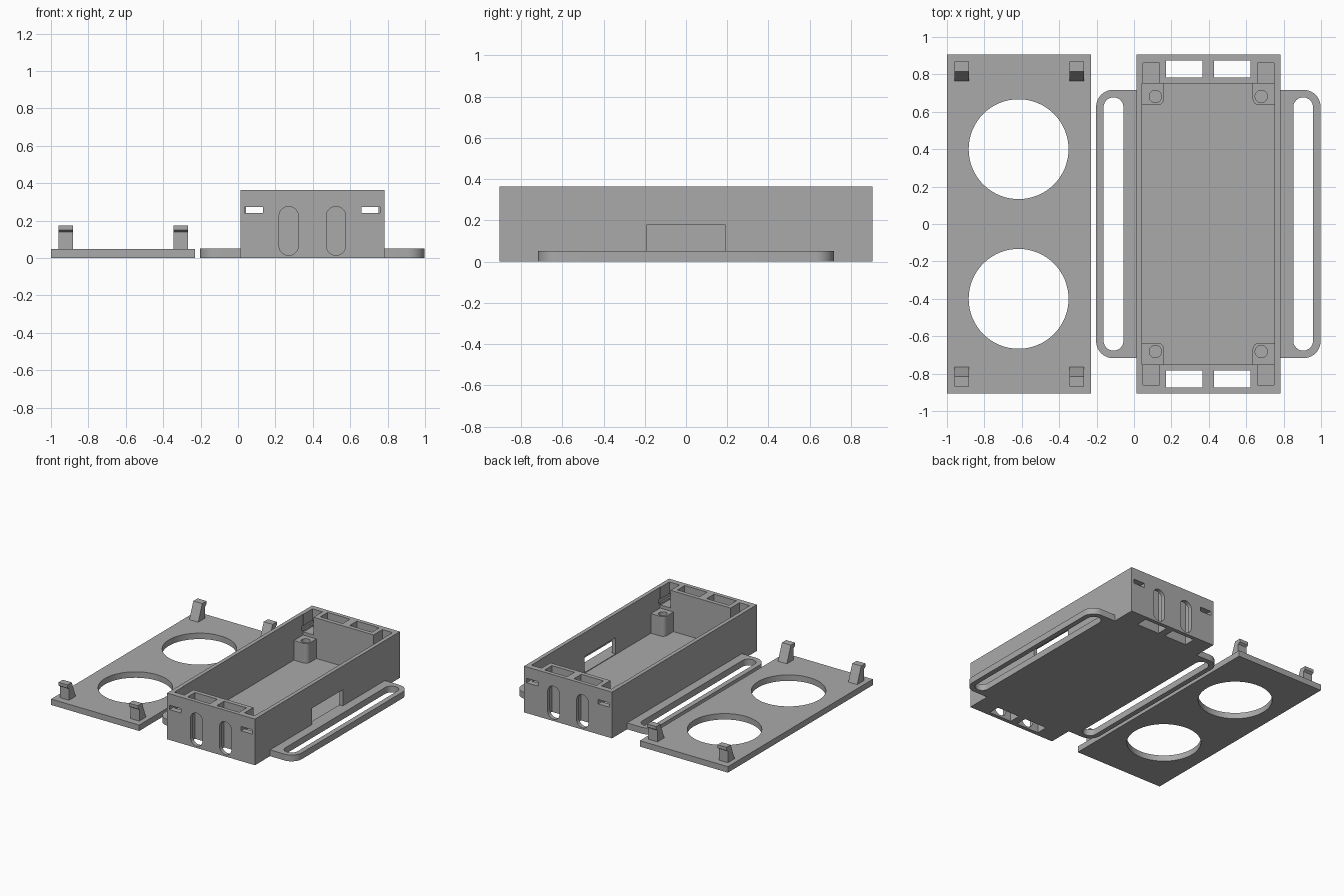
import bpy, bmesh
from math import sin, cos, pi
from mathutils import Vector

cube = bpy.data.objects.get("Cube")
if cube:
    bpy.data.objects.remove(cube)

grey = bpy.data.materials.new("plain_grey")
grey.use_nodes = True
GREY = (0.4, 0.4, 0.4, 1)
grey.diffuse_color = GREY
grey.node_tree.nodes["Principled BSDF"].inputs["Base Color"].default_value = GREY


def rounded(a0, a1, b0, b1, radii=(0, 0, 0, 0), steps=10):
    """Rectangle outline; radii start at the high/high corner, anticlockwise."""
    corners = [(a1, b1, -1, -1), (a0, b1, 1, -1), (a0, b0, 1, 1), (a1, b0, -1, 1)]
    pts = []
    for i, ((a, b, sa, sb), r) in enumerate(zip(corners, radii)):
        if r == 0:
            pts.append((a, b))
            continue
        for k in range(steps + 1):
            t = pi / 2 * (i + k / steps)
            pts.append((a + sa * r + r * cos(t), b + sb * r + r * sin(t)))
    return pts


def circle(a, b, r, n=64):
    return [(a + r * cos(2 * pi * k / n), b + r * sin(2 * pi * k / n)) for k in range(n)]


def prism(name, outline, lo, hi, axis="z"):
    """Extrude a closed outline along an axis from lo to hi."""
    place = {"z": lambda a, b, c: (a, b, c),
             "y": lambda a, b, c: (a, c, b),
             "x": lambda a, b, c: (c, a, b)}[axis]
    bm = bmesh.new()
    face = bm.faces.new([bm.verts.new(place(a, b, lo)) for a, b in outline])
    out = bmesh.ops.extrude_face_region(bm, geom=[face])
    shift = Vector(place(0, 0, hi - lo))
    bmesh.ops.translate(bm, vec=shift, verts=[v for v in out["geom"] if isinstance(v, bmesh.types.BMVert)])
    bmesh.ops.remove_doubles(bm, verts=bm.verts, dist=1e-5)
    bmesh.ops.recalc_face_normals(bm, faces=bm.faces)
    mesh = bpy.data.meshes.new(name)
    bm.to_mesh(mesh)
    bm.free()
    mesh.materials.append(grey)
    obj = bpy.data.objects.new(name, mesh)
    bpy.context.collection.objects.link(obj)
    return obj


def activate(obj):
    bpy.ops.object.select_all(action="DESELECT")
    obj.select_set(True)
    bpy.context.view_layer.objects.active = obj


def cut(target, cutter):
    cutter.hide_render = True
    mod = target.modifiers.new("cut", "BOOLEAN")
    mod.operation, mod.solver, mod.object = "DIFFERENCE", "EXACT", cutter
    activate(target)
    bpy.ops.object.modifier_apply(modifier=mod.name)
    bpy.data.objects.remove(cutter)


def smooth(obj):
    activate(obj)
    bpy.ops.object.shade_smooth_by_angle(angle=pi / 6)


# Lid plate with two round openings
END = 0.905
lid = prism("lid_plate", rounded(-1, -0.23, -END, END), 0, 0.047)
for y in (-0.4, 0.4):
    cut(lid, prism("round_cutter", circle(-0.617, y, 0.267), -0.1, 0.2))
smooth(lid)

# Snap clips: sloped inside, hooked outside
clip = [(0.765, 0.04), (0.765, 0.047), (0.815, 0.175), (0.868, 0.175),
        (0.868, 0.15), (0.85, 0.138), (0.85, 0.04)]
for side, x in (("right", -0.922), ("left", -0.307)):
    for end, s in (("front", -1), ("back", 1)):
        prism(f"{end}_{side}_clip", [(s * y, z) for y, z in clip], x - 0.039, x + 0.039, "x")

# Open box body
X0, X1, TOP, FLOOR = 0.013, 0.782, 0.365, 0.045
MID = (X0 + X1) / 2
box = prism("box_body", rounded(X0, X1, -END, END), 0, TOP)
cut(box, prism("cavity", rounded(0.044, 0.751, -0.75, 0.75), FLOOR, 0.5))


def span(p, q, s):
    return tuple(sorted((s * p, s * q)))


# End blocks: through shafts, oval ports, clip pockets and clip slots
for s in (-1, 1):
    for m in (-1, 1):
        def xs(p, q):
            return sorted((MID + m * p, MID + m * q))
        cut(box, prism("shaft", rounded(*xs(0.03, 0.226), *span(0.783, 0.874, s)), -0.1, 0.5))
        cut(box, prism("port", rounded(*xs(0.075, 0.178), 0.015, 0.275, (0.051,) * 4),
                       *span(0.82, 1, s), "y"))
        cut(box, prism("pocket", rounded(*xs(0.262, 0.35), *span(0.72, 0.861, s)), 0.225, 0.5))
        cut(box, prism("slot", rounded(*xs(0.264, 0.362), 0.24, 0.274), *span(0.73, 1, s), "y"))

# Side opening in the left wall
cut(box, prism("side_opening", rounded(-0.192, 0.192, 0.05, 0.178), 0.7, 0.9, "x"))
smooth(box)

# Screw posts in the four cavity corners
for side, m in (("right", -1), ("left", 1)):
    for end, s in (("front", -1), ("back", 1)):
        xa, xb = sorted((MID + m * 0.237, MID + m * 0.36))
        ya, yb = span(0.635, 0.755, s)
        # only the corner facing the middle of the cavity is rounded
        inner = {(-1, -1): 0, (1, -1): 1, (1, 1): 2, (-1, 1): 3}[(m, s)]
        radii = [0.035 if i == inner else 0 for i in range(4)]
        post = prism(f"{end}_{side}_post", rounded(xa, xb, ya, yb, radii), FLOOR - 0.01, 0.2)
        cut(post, prism("screw_hole", circle(MID + m * 0.283, s * 0.682, 0.033, 32), 0.06, 0.3))
        smooth(post)

# Slotted strap flanges along both long sides
for side, m in (("right", -1), ("left", 1)):
    xa, xb = sorted((MID + m * 0.375, MID + m * 0.6))
    radii = (0.09, 0, 0, 0.09) if m > 0 else (0, 0.09, 0.09, 0)
    flange = prism(f"{side}_strap_flange", rounded(xa, xb, -0.717, 0.717, radii), 0, 0.05)
    xa, xb = sorted((MID + m * 0.454, MID + m * 0.56))
    cut(flange, prism("strap_slot", rounded(xa, xb, -0.677, 0.677, (0.053,) * 4), -0.1, 0.2))
    smooth(flange)
